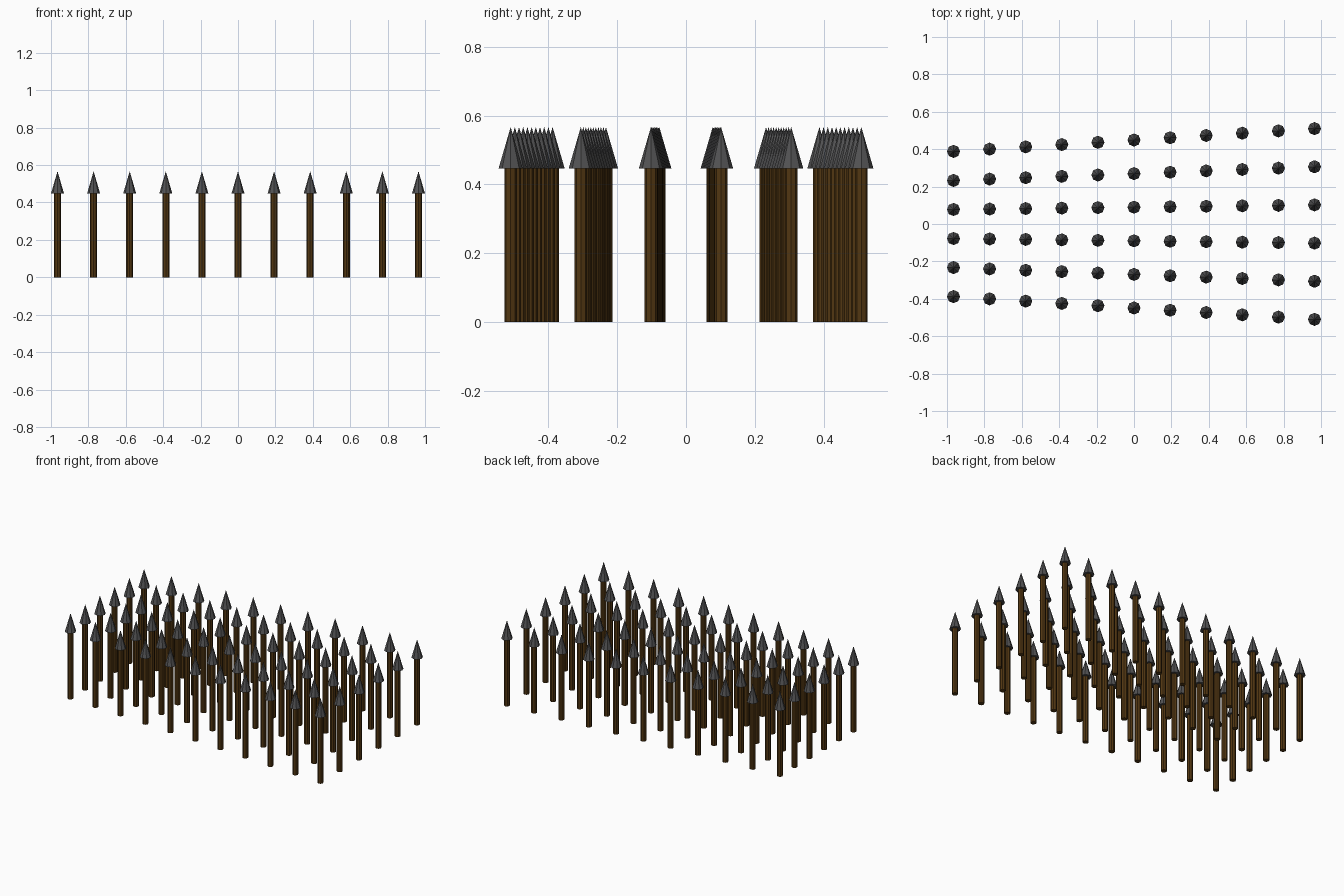
import bpy
import math

cube = bpy.data.objects.get("Cube")
if cube:
    bpy.data.objects.remove(cube, do_unlink=True)

COLUMNS, ROWS = 11, 6
SHAFT_TOP, TIP_TOP = 0.447, 0.567
SIDES = 8


def material(name, color):
    m = bpy.data.materials.new(name)
    m.use_nodes = True
    m.diffuse_color = color
    m.node_tree.nodes["Principled BSDF"].inputs["Base Color"].default_value = color
    return m


def cone(name, r1, r2, z0, z1, mat):
    bpy.ops.mesh.primitive_cone_add(vertices=SIDES, radius1=r1, radius2=r2,
                                    depth=z1 - z0, location=(0, 0, (z0 + z1) / 2))
    ob = bpy.context.object
    ob.name = name
    ob.data.materials.append(mat)
    return ob


wood = material("dark wood", (0.085, 0.038, 0.006, 1))
iron = material("dark iron", (0.085, 0.085, 0.088, 1))

# One stake: wooden shaft and iron point
shaft = cone("shaft", 0.0185, 0.0185, 0, SHAFT_TOP, wood)
point = cone("point", 0.035, 0, SHAFT_TOP, TIP_TOP, iron)

# Field of stakes whose rows fan out towards +x
for i in range(COLUMNS):
    u = i / (COLUMNS - 1)
    x = -0.965 + 1.93 * u
    half = 0.388 + 0.122 * u
    for j in range(ROWS):
        y = half * (2 * j / (ROWS - 1) - 1)
        for part in (shaft, point):
            copy = part.copy()
            copy.name = f"{part.name}_{i + 1}_{j + 1}"
            copy.location.x, copy.location.y = x, y
            bpy.context.collection.objects.link(copy)

for part in (shaft, point):
    bpy.data.objects.remove(part, do_unlink=True)
